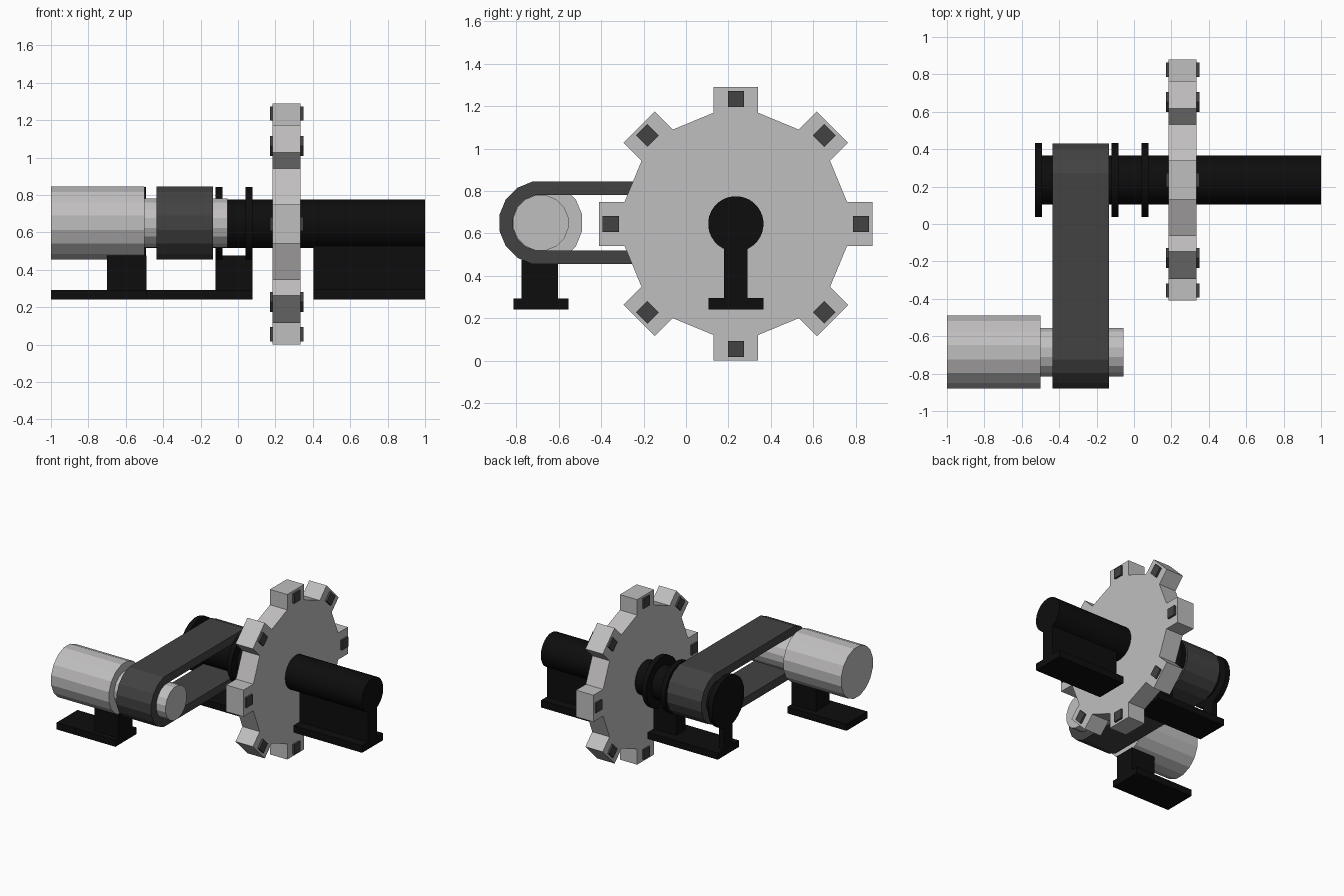
import bpy, bmesh, math
from mathutils import Vector

if "Cube" in bpy.data.objects:
    bpy.data.objects.remove(bpy.data.objects["Cube"])


def material(name, r, g, b):
    m = bpy.data.materials.new(name)
    m.diffuse_color = (r, g, b, 1)
    m.use_nodes = True
    m.node_tree.nodes["Principled BSDF"].inputs["Base Color"].default_value = m.diffuse_color
    return m


GREY = material("light grey metal", 0.53, 0.52, 0.52)
DARK = material("dark grey rubber", 0.055, 0.055, 0.055)
BLACK = material("black metal", 0.004, 0.004, 0.004)

SHAFT = (0.235, 0.645)    # y, z of the main shaft
MOTOR = (-0.685, 0.65)    # y, z of the motor axis


def finish(name, bm, mat, smooth=False):
    bmesh.ops.recalc_face_normals(bm, faces=bm.faces)
    me = bpy.data.meshes.new(name)
    bm.to_mesh(me)
    bm.free()
    ob = bpy.data.objects.new(name, me)
    bpy.context.collection.objects.link(ob)
    me.materials.append(mat)
    if smooth:
        bpy.ops.object.select_all(action='DESELECT')
        ob.select_set(True)
        bpy.context.view_layer.objects.active = ob
        bpy.ops.object.shade_smooth_by_angle(angle=math.radians(30))
    return ob


def prism(name, pts, x0, x1, mat, smooth=False):
    """Extrude a (y, z) outline along x."""
    bm = bmesh.new()
    face = bm.faces.new([bm.verts.new((x0, y, z)) for y, z in pts])
    ext = bmesh.ops.extrude_face_region(bm, geom=[face])
    verts = [v for v in ext['geom'] if isinstance(v, bmesh.types.BMVert)]
    bmesh.ops.translate(bm, vec=(x1 - x0, 0, 0), verts=verts)
    return finish(name, bm, mat, smooth)


def box(name, x0, x1, y0, y1, z0, z1, mat):
    return prism(name, [(y0, z0), (y1, z0), (y1, z1), (y0, z1)], x0, x1, mat)


def polar(c, r, a):
    return (c[0] + r * math.cos(a), c[1] + r * math.sin(a))


def rod(name, c, r, x0, x1, mat, n=32, smooth=False):
    """Cylinder along x; r is measured to the flats."""
    rr = r / math.cos(math.pi / n)
    pts = [polar(c, rr, (i + 0.5) * 2 * math.pi / n) for i in range(n)]
    return prism(name, pts, x0, x1, mat, smooth)


# Toothed wheel: 16-sided body with every other side raised into a tooth
half = math.pi / 16
body_r, tip = 0.535, 0.645
side = body_r * math.sin(half)
outline = []
for i in range(8):
    a = i * math.pi / 4
    u = Vector((math.cos(a), math.sin(a)))
    t = Vector((-u.y, u.x))
    c = Vector(SHAFT)
    base = body_r * math.cos(half)
    for d, s in ((base, -side), (tip, -side), (tip, side), (base, side)):
        outline.append(tuple(c + u * d + t * s))
prism("toothed_wheel", outline, 0.185, 0.335, GREY)

# Magnet through each tooth
for i in range(8):
    a = i * math.pi / 4
    c = polar(SHAFT, 0.59, a)
    pts = [polar(c, 0.038 * math.sqrt(2), a + math.pi / 4 + k * math.pi / 2) for k in range(4)]
    prism(f"magnet_{i + 1}", pts, 0.172, 0.35, DARK)

# Main shaft and its collars
rod("main_shaft", SHAFT, 0.13, -0.53, 1.0, BLACK, smooth=True)
for i, x in enumerate((-0.53, -0.12, 0.04)):
    rod(f"shaft_collar_{i + 1}", SHAFT, 0.197, x, x + 0.038, BLACK, smooth=True)

# Stand on the far side of the wheel
box("right_stand_base", 0.405, 1.0, 0.105, 0.365, 0.24, 0.295, BLACK)
box("right_stand_web", 0.405, 1.0, 0.18, 0.29, 0.295, 0.6, BLACK)

# Stand on the belt side
box("left_stand_base", -0.53, 0.077, 0.105, 0.365, 0.24, 0.292, BLACK)
box("left_stand_inner_post", -0.12, 0.077, 0.18, 0.29, 0.292, 0.475, BLACK)
box("left_stand_outer_post", -0.53, -0.49, 0.18, 0.29, 0.292, 0.475, BLACK)

# Motor, output shaft and stand
rod("motor", MOTOR, 0.195, -1.0, -0.5, GREY, n=16)
rod("motor_shaft", MOTOR, 0.13, -0.5, -0.055, GREY, n=16)
box("motor_stand_base", -1.0, -0.49, -0.815, -0.555, 0.24, 0.292, BLACK)
box("motor_stand_web", -0.7, -0.49, -0.775, -0.605, 0.292, 0.475, BLACK)


# Belt looped around both shafts
def loop(r):
    rr = r / math.cos(half)
    angs = [math.pi / 2 + half * (2 * k + 1) for k in range(8)]
    return ([polar(MOTOR, rr, a) for a in angs] +
            [polar((SHAFT[0], MOTOR[1]), rr, a + math.pi) for a in angs])


bm = bmesh.new()
rings = [[bm.verts.new((x, y, z)) for y, z in loop(r)]
         for x, r in ((-0.435, 0.195), (-0.135, 0.195), (-0.135, 0.131), (-0.435, 0.131))]
n = len(rings[0])
for k in range(4):
    p, q = rings[k], rings[(k + 1) % 4]
    for i in range(n):
        j = (i + 1) % n
        bm.faces.new((p[i], p[j], q[j], q[i]))
finish("drive_belt", bm, DARK)
